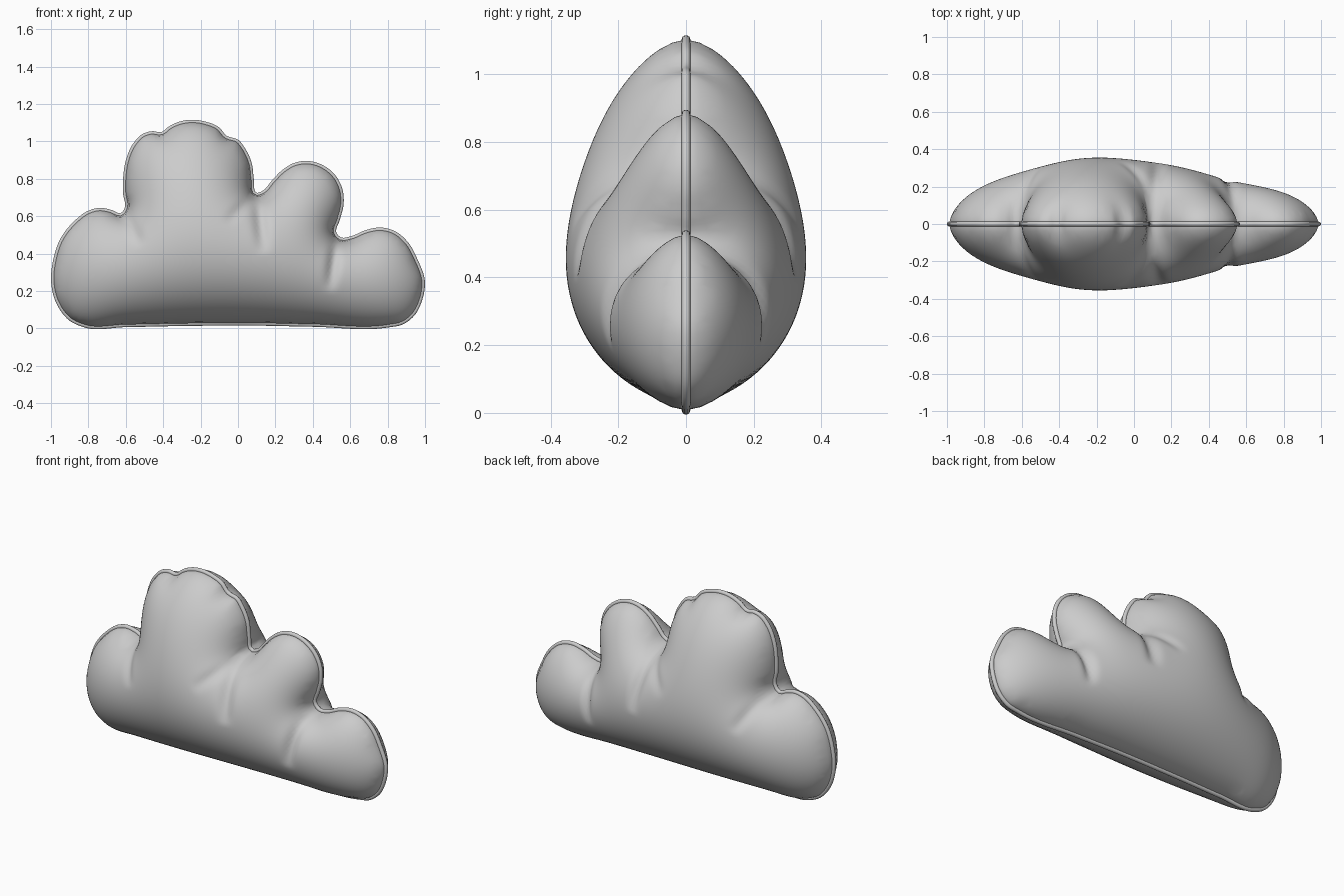
import bpy, bmesh, math
from mathutils import Vector, kdtree
from mathutils.geometry import delaunay_2d_cdt

if "Cube" in bpy.data.objects:
    bpy.data.objects.remove(bpy.data.objects["Cube"])

PIPE = 0.013      # piping radius
STEP = 0.02       # cushion mesh spacing
DEPTH = 0.355     # greatest half thickness

# Cloud outline (x, z), clockwise seen from the front
OUT = [(-.6, .006), (-.82, .004), (-.9, .04), (-.97, .13), (-1, .25), (-.99, .36), (-.95, .48),
       (-.88, .57), (-.8, .63), (-.74, .645), (-.68, .635), (-.625, .617), (-.606, .645),
       (-.615, .72), (-.615, .8), (-.6, .9), (-.56, .99), (-.51, 1.04), (-.46, 1.055),
       (-.41, 1.05), (-.37, 1.08), (-.31, 1.107), (-.25, 1.116), (-.17, 1.105), (-.1, 1.075),
       (-.06, 1.03), (0, 1.01), (.04, .96), (.075, .88), (.085, .8), (.1, .725), (.13, .735),
       (.18, .79), (.24, .85), (.3, .885), (.37, .896), (.45, .875), (.52, .82), (.56, .74),
       (.565, .66), (.545, .58), (.527, .51), (.55, .487), (.6, .492), (.68, .525), (.76, .54),
       (.84, .52), (.91, .46), (.96, .37), (1, .25), (.985, .15), (.945, .07), (.88, .02),
       (.8, .004), (.4, .008), (.1, .014), (-.3, .012)]

# Soft folds running from the notches: x0, z0, x1, z1, depth, width
FOLDS = [(.10, .74, .14, .40, .03, .035), (.10, .72, -.07, .56, .014, .03),
         (.53, .50, .49, .20, .03, .03), (-.61, .63, -.52, .44, .018, .03)]


def smooth_loop(pts, step):
    """Closed Catmull-Rom curve, sampled at an even spacing."""
    p = [Vector(q) for q in pts]
    n = len(p)
    fine = []
    for i in range(n):
        a, b, c, d = p[i - 1], p[i], p[(i + 1) % n], p[(i + 2) % n]
        # knots spaced by chord length avoid overshoot on uneven points
        l0, l1, l2 = (b - a).length, (c - b).length, (d - c).length
        m1 = ((b - a) / l0 * l1 + (c - b) / l1 * l0) / (l0 + l1) * l1
        m2 = ((c - b) / l1 * l2 + (d - c) / l2 * l1) / (l1 + l2) * l1
        for k in range(24):
            t = k / 24
            fine.append(b * (2*t**3 - 3*t*t + 1) + m1 * (t**3 - 2*t*t + t)
                        + c * (3*t*t - 2*t**3) + m2 * (t**3 - t*t))
    res, run = [fine[0]], 0
    for a, b in zip(fine, fine[1:]):
        run += (b - a).length
        if run >= step:
            res.append(b)
            run = 0
    return res


def inset(loop, dist):
    res = []
    for i, q in enumerate(loop):
        t = (loop[(i + 1) % len(loop)] - loop[i - 1]).normalized()
        res.append(q + Vector((t.y, -t.x)) * dist)
    return res


def inside(q, loop):
    hit = False
    for i, b in enumerate(loop):
        a = loop[i - 1]
        if (a.y > q.y) != (b.y > q.y) and q.x < (b.x - a.x) * (q.y - a.y) / (b.y - a.y) + a.x:
            hit = not hit
    return hit


def fold(x, z):
    total = 0
    for x0, z0, x1, z1, dep, wid in FOLDS:
        a, d = Vector((x0, z0)), Vector((x1 - x0, z1 - z0))
        t = (Vector((x, z)) - a).dot(d) / d.length_squared
        if 0 < t < 1:
            off = (Vector((x, z)) - a - d * t).length
            total += dep * math.sin(math.pi * t) * math.exp(-(off / wid) ** 2)
    return total


seam = inset(smooth_loop(OUT, 0.014), PIPE)

# Flat pattern: seam, a close inner ring, and a staggered grid
tree = kdtree.KDTree(len(seam))
for i, q in enumerate(seam):
    tree.insert((q.x, q.y, 0), i)
tree.balance()
points = list(seam)
ring = [q for q in inset(seam, 0.009)
        if tree.find((q.x, q.y, 0))[2] > 0.007 and inside(q, seam)]
points += ring
for j in range(int(1.15 / (STEP * .866))):
    for i in range(int(2.1 / STEP)):
        q = Vector((-1.04 + (i + .5 * (j % 2)) * STEP, j * STEP * .866))
        if tree.find((q.x, q.y, 0))[2] > 0.02 and inside(q, seam):
            points.append(q)
n = len(seam)
co, _, tris, *_ = delaunay_2d_cdt(points, [], [list(range(n))], 1, 1e-6)

# Inflate the pattern: solve a stretched membrane under even pressure
nbr = [dict() for _ in co]
area = [0.0] * len(co)
count = {}
for f in tris:
    for k in range(3):
        a, b, c = f[k], f[(k + 1) % 3], f[(k + 2) % 3]
        u, v = co[a] - co[c], co[b] - co[c]
        cr = abs(u.x * v.y - u.y * v.x)
        w = 0.5 * u.dot(v) / max(cr, 1e-9)
        nbr[a][b] = nbr[a].get(b, 0) + w
        nbr[b][a] = nbr[b].get(a, 0) + w
        area[c] += cr / 6
        e = (min(a, b), max(a, b))
        count[e] = count.get(e, 0) + 1
rim = {v for e, k in count.items() if k == 1 for v in e}
work = []
for i in range(len(co)):
    if i not in rim and nbr[i]:
        row = [(j, max(w, 1e-4)) for j, w in nbr[i].items()]
        work.append((i, row, sum(w for _, w in row), area[i]))
h = [0.0] * len(co)
for _ in range(220):
    for i, row, tot, ar in work:
        s = ar
        for j, w in row:
            s += w * h[j]
        h[i] += 1.85 * (s / tot - h[i])
top = max(h)

# Cushion: front and back panels sharing the seam
bm = bmesh.new()
front, back = [], []
for i, q in enumerate(co):
    y = 0.0
    if i not in rim:
        y = DEPTH * (max(h[i], 0) / top) ** 0.58
        y = max(y - fold(q.x, q.y) * min(1, y / .12), 0.004)
    front.append(bm.verts.new((q.x, -y, q.y)))
    back.append(front[-1] if i in rim else bm.verts.new((q.x, y, q.y)))
for a, b, c in tris:
    bm.faces.new((front[a], front[b], front[c]))
    if not {a, b, c} <= rim:
        bm.faces.new((back[c], back[b], back[a]))
bmesh.ops.recalc_face_normals(bm, faces=bm.faces)
for f in bm.faces:
    f.smooth = True
me = bpy.data.meshes.new("cloud_cushion")
bm.to_mesh(me)
bm.free()
bpy.context.collection.objects.link(bpy.data.objects.new("cloud_cushion", me))

# Piping: round cord along the seam
cu = bpy.data.curves.new("seam_piping", 'CURVE')
cu.dimensions = '3D'
cu.bevel_depth = PIPE
cu.bevel_resolution = 3
sp = cu.splines.new('POLY')
sp.points.add(n - 1)
for p, q in zip(sp.points, seam):
    p.co = (q.x, 0, q.y, 1)
sp.use_cyclic_u = True
bpy.context.collection.objects.link(bpy.data.objects.new("seam_piping", cu))
